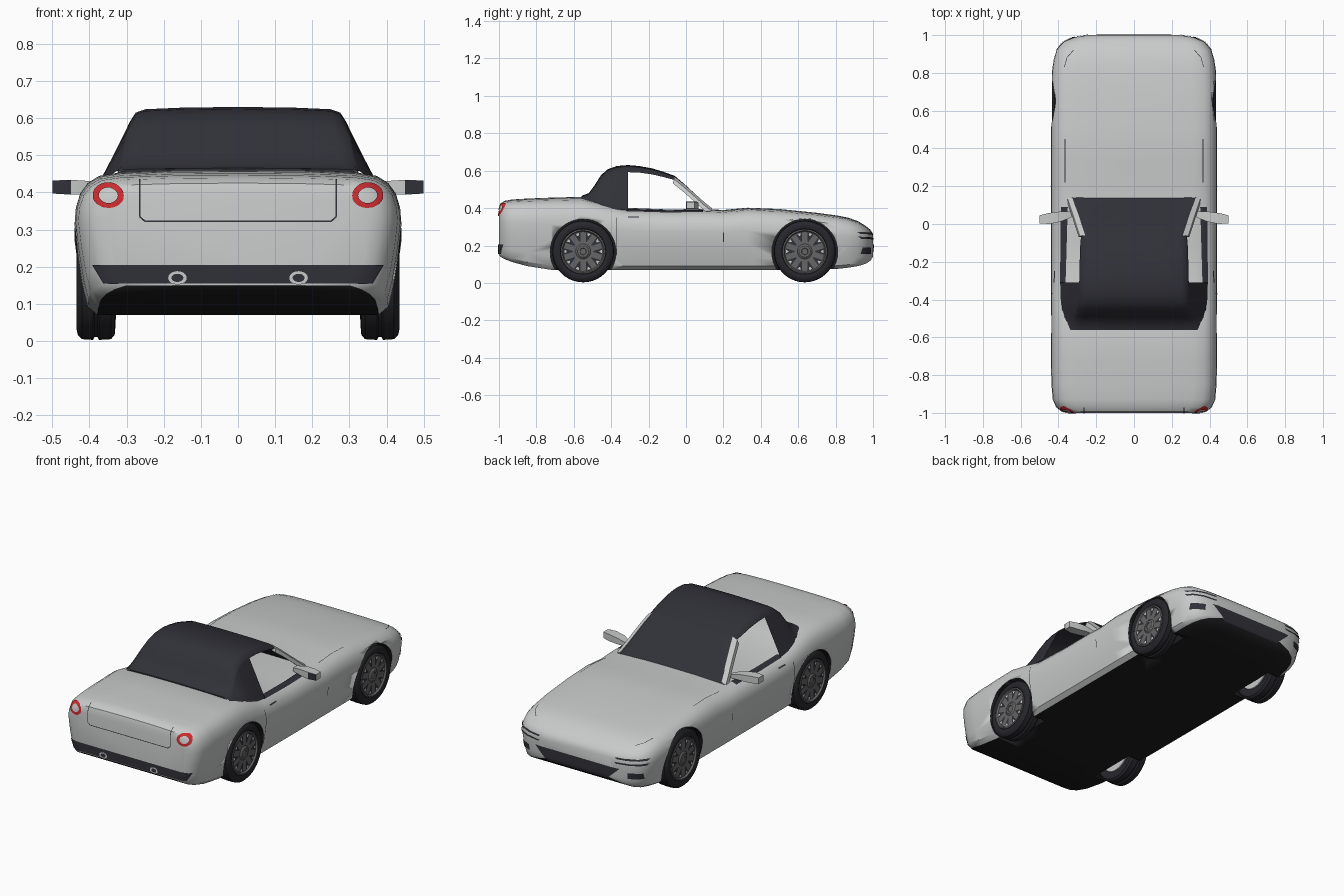
import bpy, bmesh, math
from mathutils import Vector
from mathutils.bvhtree import BVHTree

if "Cube" in bpy.data.objects:
    bpy.data.objects.remove(bpy.data.objects["Cube"])


def material(name, r, g, b):
    m = bpy.data.materials.new(name)
    m.diffuse_color = (r, g, b, 1)
    m.use_nodes = True
    m.node_tree.nodes["Principled BSDF"].inputs["Base Color"].default_value = m.diffuse_color
    return m


PAINT = material("silver paint", 0.58, 0.59, 0.59)
DARK = material("dark fabric", 0.030, 0.030, 0.040)
UNDER = material("underside black", 0.012, 0.012, 0.014)
TYRE = material("tyre rubber", 0.020, 0.020, 0.025)
RIM = material("rim grey", 0.13, 0.13, 0.13)
RED = material("lamp red", 0.60, 0.025, 0.030)


def make(name, verts, faces, mats, idx=None, angle=40, normals=True):
    me = bpy.data.meshes.new(name)
    me.from_pydata([tuple(v) for v in verts], [], faces)
    for m in mats:
        me.materials.append(m)
    for p in me.polygons:
        p.material_index = idx[p.index] if idx else 0
    if normals:
        bm = bmesh.new()
        bm.from_mesh(me)
        bmesh.ops.recalc_face_normals(bm, faces=bm.faces)
        bm.to_mesh(me)
        bm.free()
    ob = bpy.data.objects.new(name, me)
    bpy.context.collection.objects.link(ob)
    bpy.ops.object.select_all(action='DESELECT')
    ob.select_set(True)
    bpy.context.view_layer.objects.active = ob
    bpy.ops.object.shade_smooth_by_angle(angle=math.radians(angle))
    return ob


def loft(rings, closed=True, caps=True):
    n = len(rings[0])
    verts = [p for r in rings for p in r]
    faces = []
    for i in range(len(rings) - 1):
        for j in range(n if closed else n - 1):
            k = (j + 1) % n
            faces.append((i * n + j, i * n + k, (i + 1) * n + k, (i + 1) * n + j))
    if caps:
        faces += [tuple(range(n)), tuple(range(len(verts) - n, len(verts)))]
    return verts, faces


def mirror_ring(half):
    return half + [(-x, y, z) for x, y, z in reversed(half) if x > 1e-6]


# Body shell: y, half width, bottom, top
STATIONS = [(-1.0, .35, .15, .40), (-.992, .385, .14, .425), (-.97, .412, .127, .439),
            (-.93, .43, .112, .446), (-.85, .437, .09, .451), (-.72, .44, .07, .456),
            (-.56, .44, .07, .46), (-.43, .44, .07, .43), (-.33, .44, .07, .402),
            (-.1, .44, .07, .393), (.1, .44, .07, .395), (.2, .44, .07, .39),
            (.33, .44, .07, .402), (.5, .44, .07, .395), (.7, .44, .07, .375),
            (.81, .434, .075, .36), (.87, .425, .082, .348), (.92, .41, .09, .33),
            (.96, .38, .102, .305), (.985, .33, .118, .285), (1.0, .24, .14, .262)]
SECTION = [(0, 0), (.45, 0), (.86, 0), (.92, .06), (.95, .2), (.98, .42), (1, .63), (.992, .74),
           (.965, .84), (.92, .91), (.85, .96), (.72, .985), (.4, .997), (0, 1)]
rings = [mirror_ring([(u * w, y, b + v * (t - b)) for u, v in SECTION]) for y, w, b, t in STATIONS]
n = len(rings[0])
verts, faces = loft(rings)
under = [1 if k < n * (len(rings) - 1) and (k % n in (0, 1) or k % n >= n - 2) else 0
         for k in range(len(faces))]
body = make("body", verts, faces, [PAINT, UNDER], under, 35)
skin = BVHTree.FromPolygons([v.co.copy() for v in body.data.vertices],
                            [tuple(p.vertices) for p in body.data.polygons])

# Wheel arches
AXLES = (-.55, .635)
for y in AXLES:
    for s in (-1, 1):
        rr = [[(s * x, y + .176 * math.cos(a * math.tau / 40), .165 + .176 * math.sin(a * math.tau / 40))
               for a in range(40)] for x in (.30, .6)]
        v, f = loft(rr)
        cutter = make("arch_cutter", v, f, [PAINT, UNDER], [1] * len(f))
        cutter.hide_render = True
        bpy.context.view_layer.objects.active = body
        mod = body.modifiers.new("arch", 'BOOLEAN')
        mod.object, mod.solver = cutter, 'EXACT'
        bpy.ops.object.modifier_apply(modifier=mod.name)
        bpy.data.objects.remove(cutter)


# Thin painted plates laid on the body skin, between two outlines
def decal(name, mat, a, b, axis, side, sub=6, across=3, lift=.004):
    ax = 'xyz'.index(axis)

    def dense(pts):
        out = [pts[0]]
        for p, q in zip(pts, pts[1:]):
            out += [(p[0] + (q[0] - p[0]) * i / sub, p[1] + (q[1] - p[1]) * i / sub)
                    for i in range(1, sub + 1)]
        return out
    rows = []
    da, db = dense(a), dense(b)
    direction = Vector((0, 0, 0))
    direction[ax] = -side
    for i in range(across + 1):
        t = i / across
        row = []
        for p, q in zip(da, db):
            c = [p[k] + (q[k] - p[k]) * t for k in (0, 1)]
            c.insert(ax, side * 3)
            hit, nor, _, _ = skin.ray_cast(Vector(c), direction)
            if hit and nor.dot(direction) > 0:
                nor = -nor
            row.append(hit + nor * lift if hit else None)
        rows.append(row)
    v, f = loft(rows, False, False)
    f = [q for q in f if all(v[i] is not None for i in q)]
    ob = make(name, [p or (0, 0, .2) for p in v], f, [mat], normals=False)
    if ob.data.polygons and sum((p.normal for p in ob.data.polygons), Vector()).dot(direction) > 0:
        ob.data.flip_normals()


def line(name, pts, axis, side, w=.004):
    for p, q in zip(pts, pts[1:]):
        d = Vector((q[0] - p[0], q[1] - p[1])).normalized() * w / 2
        o = (-d.y, d.x)
        decal(name, DARK, [(p[0] + o[0], p[1] + o[1]), (q[0] + o[0], q[1] + o[1])],
              [(p[0] - o[0], p[1] - o[1]), (q[0] - o[0], q[1] - o[1])], axis, side, 8, 1, .002)


def ring(name, mat, cx, cz, outer, inner, lift=.004):
    loops = [[(cx + r[0] * math.cos(i * math.tau / 24), cz + r[1] * math.sin(i * math.tau / 24))
              for i in range(25)] for r in (outer, inner)]
    decal(name, mat, *loops, 'y', -1, 1, 2, lift)


# Tail: bumper strip, boot seam, lamps and exhausts
decal("rear_bumper", DARK, [(-.39, .205), (.39, .205)], [(-.36, .155), (.36, .155)], 'y', -1, 40)
line("boot_seam", [(-.265, .435), (-.265, .335), (-.25, .322), (.25, .322), (.265, .335), (.265, .435)], 'y', -1)
# Nose: grille
decal("front_grille", DARK, [(-.27, .205), (.27, .205)], [(-.19, .13), (.19, .13)], 'y', 1, 30, 6)
for s in (-1, 1):
    ring("tail_lamp", RED, s * .348, .391, (.041, .033), (.025, .02))
    ring("exhaust", PAINT, s * .163, .17, (.025, .018), (.016, .011), .007)
    ring("exhaust_bore", DARK, s * .163, .17, (.016, .011), (.001, .001), .007)
    decal("front_vent", DARK, [(s * .315, .19), (s * .385, .19)], [(s * .315, .155), (s * .385, .155)], 'y', 1, 8)
    for z in (.272, .247):
        decal("headlamp_slit", DARK, [(s * .24, z - .008), (s * .41, z)], [(s * .25, z - .016), (s * .40, z - .011)], 'y', 1, 16)
    # Bonnet and door seams
    line("bonnet_seam", [(s * .365, .22), (s * .365, .45)], 'z', 1, .003)
    line("bonnet_seam", [(s * .368, .83), (s * .355, .88), (s * .32, .92)], 'z', 1, .003)
    line("door_seam", [(-.37, .15), (-.37, .35)], 'x', s)
    line("front_door_seam", [(.2, .22), (.2, .27)], 'x', s)
    line("door_handle", [(-.31, .352), (-.25, .352)], 'x', s, .006)
    # Window sill trim
    decal("window_sill", DARK, [(s * .362, -.32), (s * .35, .09)], [(s * .39, -.32), (s * .385, .09)], 'z', 1, 16)

# Soft top: y, centre height, roof half width, side edge height
ROOF = [(-.56, .465, .345, .445), (-.52, .48, .325, .462), (-.49, .52, .312, .495),
        (-.455, .575, .302, .545), (-.42, .607, .296, .57), (-.37, .625, .291, .587), (-.31, .63, .29, .592),
        (-.25, .625, .289, .590), (-.18, .612, .287, .580), (-.12, .594, .285, .566), (-.06, .572, .28, .55)]
EDGE = [(0, 0), (.5, .04), (.86, .16), (.95, .4), (1, 1)]


def arch(y, t, w, e):
    half = [(u * w, y, t + v * (e - t)) for u, v in EDGE]
    return [(-x, a, z) for x, a, z in reversed(half[1:])] + half


v, f = loft([arch(*r) for r in ROOF], False, False)
roof = make("soft_top", v, f, [DARK])
# Soft top side panels, rear skirt
for s in (-1, 1):
    rows = [[(s * w, y, e), (s * (w * .45 + .39 * .55), y, e * .45 + (.413 - .1 * (y + .56)) * .55),
             (s * .39, y, .41 - .09 * (y + .56))] for y, t, w, e in ROOF[:7]]
    v, f = loft(rows, False, False)
    make("soft_top_side", v, f, [DARK])
skirt = [[(x, -.56, z) for x, z in r] for r in
         ([(-.39, .41), (-.345, .445), (-.3, .462), (0, .466), (.3, .462), (.345, .445), (.39, .41)],
          [(-.39, .40), (-.345, .41), (-.3, .41), (0, .41), (.3, .41), (.345, .41), (.39, .40)])]
v, f = loft(skirt, False, False)
make("soft_top_skirt", v, f, [DARK])

# Windscreen
SCREEN = [(-.06, .572, .28, .55), (-.01, .53, .297, .51), (.05, .475, .316, .457), (.10, .425, .333, .412), (.14, .39, .346, .38)]
v, f = loft([arch(*r) for r in SCREEN], False, False)
make("windscreen", v, f, [DARK])

# Windscreen pillars
for s in (-1, 1):
    rr = []
    for y, t, w, e in SCREEN:
        rr.append([(s * (w - .022), y, e + .018), (s * (w + .006), y - .003, e + .004),
                   (s * (w + .012), y - .01, e - .018), (s * (w - .015), y - .006, e - .014)])
    v, f = loft(rr)
    make("screen_pillar", v, f, [PAINT])

# Door mirrors: x, y range, z range
for s in (-1, 1):
    rr = [[(s * x, a, c), (s * x, b, c), (s * x, b, d), (s * x, a, d)] for x, a, b, c, d in
          [(.33, .035, .065, .395, .415), (.39, .012, .066, .396, .43), (.45, .0, .058, .394, .434), (.5, .004, .046, .397, .432)]]
    v, f = loft(rr)
    make("door_mirror", v, f, [PAINT], angle=25)
    v, f = loft([[(s * x, -.001 + k, c), (s * x, -.001 + k, d)] for x, k, c, d in
                 [(.45, 0, .395, .433), (.5, .004, .397, .432)]], False, False)
    make("mirror_glass", v, f, [DARK])


# Wheels: lathed profiles (distance along the axle, radius)
def lathe(name, profile, s, y, mat, steps=40):
    rr = [[(s * x, y + r * math.cos(i * math.tau / steps), .168 + r * math.sin(i * math.tau / steps))
           for i in range(steps)] for x, r in profile]
    v, f = loft(rr)
    make(name, v, f, [mat], angle=35)


for y in AXLES:
    for s in (-1, 1):
        lathe("tyre", [(.336, .118), (.33, .13), (.332, .152), (.342, .163), (.374, .165), (.378, .157),
                       (.386, .157), (.39, .165), (.42, .163), (.431, .152), (.435, .135), (.430, .122), (.424, .118)], s, y, TYRE)
        lathe("rim", [(.345, .119), (.432, .119), (.434, .112), (.425, .106), (.424, .04), (.431, .03), (.431, .018), (.427, .016), (.427, .004)], s, y, RIM)
        lathe("wheel_back", [(.328, .11), (.332, .112)], s, y, PAINT)
        # Openings between the ten spokes
        for name, mat, r0, r1, h0, h1, x in (("spoke_gap", DARK, .055, .103, .05, .17, .4265),
                                             ("spoke_gap_light", PAINT, .088, .101, .04, .09, .428)):
            v, f = [], []
            for k in range(10):
                m = k * math.tau / 10
                for r, a in ((r0, m - h0), (r0, m + h0), (r1, m + h1), (r1, m - h1)):
                    v.append((s * x, y + r * math.cos(a), .168 + r * math.sin(a)))
                q = tuple(range(4 * k, 4 * k + 4))
                f.append(q if s > 0 else q[::-1])
            make(name, v, f, [mat], normals=False)
